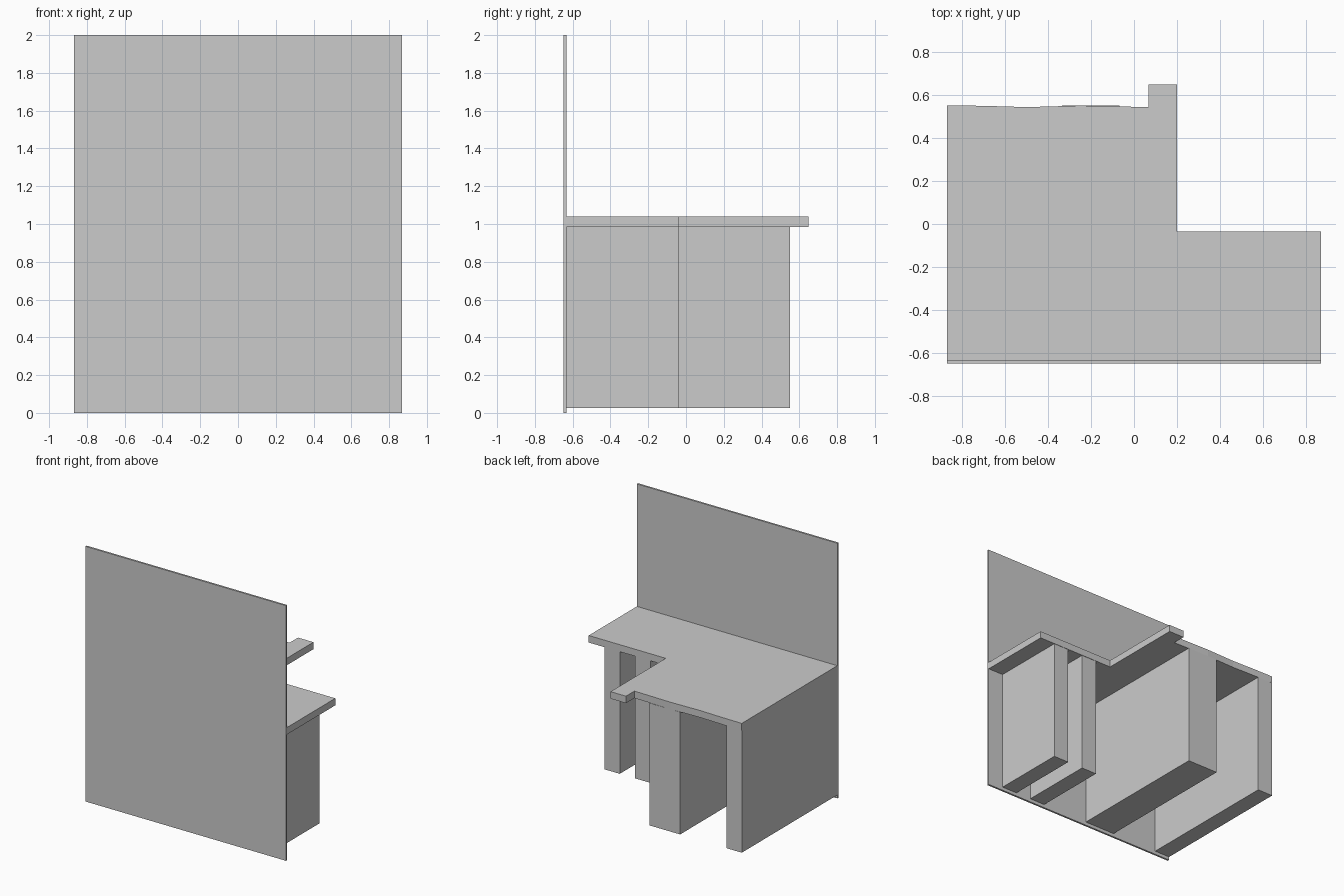
import bpy, bmesh

if "Cube" in bpy.data.objects:
    bpy.data.objects.remove(bpy.data.objects["Cube"])

STEP = 1.738 / 13          # width module shared by all parts
X0 = -0.869
PANEL_BACK = -0.633


def grid_x(i):
    return X0 + STEP * i


def prism(name, outline, z0, z1):
    """Extrude an xy outline from z0 to z1."""
    bm = bmesh.new()
    face = bm.faces.new([bm.verts.new((x, y, z0)) for x, y in outline])
    top = bmesh.ops.extrude_face_region(bm, geom=[face])["geom"]
    verts = [g for g in top if isinstance(g, bmesh.types.BMVert)]
    bmesh.ops.translate(bm, verts=verts, vec=(0, 0, z1 - z0))
    bmesh.ops.recalc_face_normals(bm, faces=bm.faces)
    mesh = bpy.data.meshes.new(name)
    bm.to_mesh(mesh)
    bm.free()
    obj = bpy.data.objects.new(name, mesh)
    bpy.context.collection.objects.link(obj)
    return obj


def slab(name, xa, xb, ya, yb, z0, z1):
    return prism(name, [(xa, ya), (xb, ya), (xb, yb), (xa, yb)], z0, z1)


# tall front panel
slab("front_panel", X0, -X0, -0.648, PANEL_BACK, 0, 2)

# stepped counter with a small tab and a gently wavy rear edge
prism("counter_top", [
    (X0, PANEL_BACK), (-X0, PANEL_BACK), (-X0, -0.036), (grid_x(8), -0.036),
    (grid_x(8), 0.648), (grid_x(7), 0.648), (grid_x(7), 0.543),
    (-0.07, 0.546), (-0.25, 0.55), (-0.5, 0.543), (-0.7, 0.549), (X0, 0.551),
], 0.985, 1.04)

# upright supports: two long, two short
for name, a, b, depth in [
    ("long_side_support", 0, 1, 0.55),
    ("long_wide_support", 4, 6, 0.55),
    ("short_inner_support", 9, 10, -0.039),
    ("short_outer_support", 11, 12, -0.039),
]:
    slab(name, grid_x(a), grid_x(b), PANEL_BACK, depth, 0.026, 0.985)
